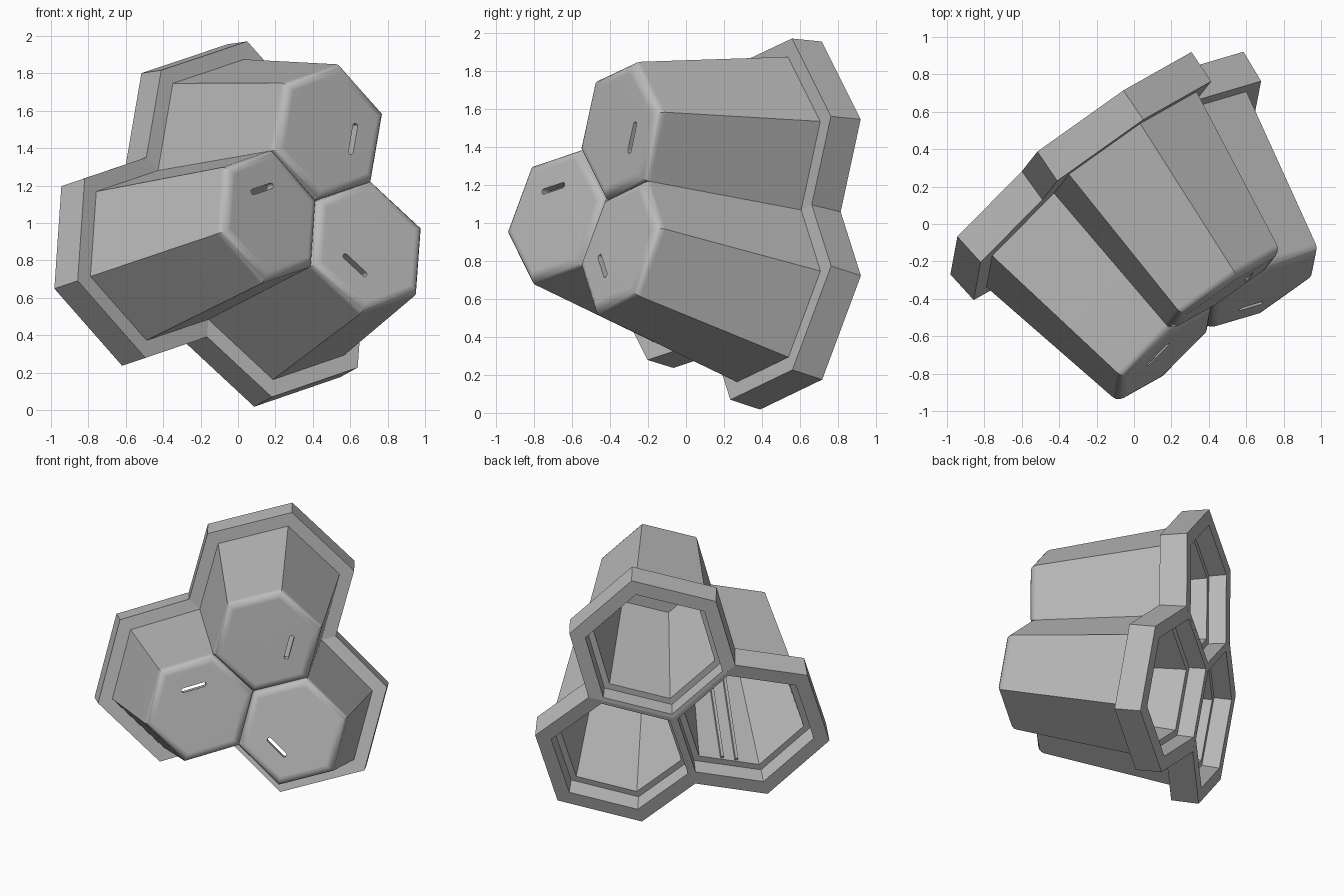
import bpy, bmesh
from math import radians, cos, sin, atan
from mathutils import Matrix, Vector

if "Cube" in bpy.data.objects:
    bpy.data.objects.remove(bpy.data.objects["Cube"], do_unlink=True)

grey = bpy.data.materials.new("plain_grey")
grey.use_nodes = True
grey.diffuse_color = (0.5, 0.5, 0.5, 1)
grey.node_tree.nodes["Principled BSDF"].inputs["Base Color"].default_value = (0.5, 0.5, 0.5, 1)

# Every cup tapers towards one focus; the hub axis runs from it through the shared corner
FOCUS = Vector((2.30, -3.03, 1.755))
AXIS = Vector((-0.574, 0.796, -0.193)).normalized()
SIDE = Vector((-0.751, -0.604, -0.255))
SIDE = (SIDE - AXIS * SIDE.dot(AXIS)).normalized()
FRAME = Matrix((SIDE, AXIS.cross(SIDE), AXIS)).transposed().to_4x4()
TAPER = 0.1155                      # hexagon radius per unit of distance
FRONT, STEP, BACK = 3.233, 4.2, 4.39


def cup_matrix(i):
    return (Matrix.Translation(FOCUS) @ FRAME @ Matrix.Rotation(radians(120 * i), 4, 'Z')
            @ Matrix.Rotation(atan(TAPER), 4, 'Y'))


def hexagon(bm, z, radius=None, lip=0):
    """Six corners; the lip widens all but the hub corner."""
    r = TAPER * z if radius is None else radius
    ring = []
    for a in range(0, 360, 60):
        p = Vector((r * cos(radians(a)), r * sin(radians(a)), z))
        push = {120: 60, 240: 300}.get(a, a)
        if a != 180:
            p += lip * Vector((cos(radians(push)), sin(radians(push)), 0))
        ring.append(bm.verts.new(p))
    return ring


def finish(bm, name, matrix):
    bmesh.ops.recalc_face_normals(bm, faces=bm.faces)
    bm.transform(matrix)
    mesh = bpy.data.meshes.new(name)
    bm.to_mesh(mesh)
    bm.free()
    mesh.materials.append(grey)
    obj = bpy.data.objects.new(name, mesh)
    bpy.context.collection.objects.link(obj)
    return obj


def box(name, size, place, matrix, round_ends=0):
    bm = bmesh.new()
    bmesh.ops.create_cube(bm, size=1, matrix=Matrix.Diagonal((*size, 1)))
    if round_ends:
        ends = [e for e in bm.edges if abs(e.verts[0].co.z - e.verts[1].co.z) > size[2] / 2]
        bmesh.ops.bevel(bm, geom=ends, offset=round_ends, segments=4, profile=0.5,
                        affect='EDGES')
    return finish(bm, name, matrix @ place)


def cup(name, i):
    # Outer wall, lip, rim, ledge and inner wall lofted as one closed shell
    bm = bmesh.new()
    rings = [hexagon(bm, FRONT), hexagon(bm, STEP), hexagon(bm, STEP, lip=0.1),
             hexagon(bm, BACK, lip=0.078), hexagon(bm, BACK, 0.475),
             hexagon(bm, 4.27, 0.468), hexagon(bm, 4.27, 0.42),
             hexagon(bm, FRONT + 0.05, 0.32)]
    for a, b in zip(rings, rings[1:]):
        for k in range(6):
            n = (k + 1) % 6
            bm.faces.new((a[k], a[n], b[n], b[k]))
    front = bm.faces.new(rings[0])
    bm.faces.new(rings[-1])
    # Rounded edge around the front face
    bmesh.ops.bevel(bm, geom=list(front.edges), offset=0.05, segments=4, profile=0.5,
                    affect='EDGES')
    obj = finish(bm, name, cup_matrix(i))

    # Slot through the front face
    cutter = box(name + "_slot_cutter", (0.17, 0.03, 0.2),
                 Matrix.Translation((0, 0.15, FRONT)), cup_matrix(i), 0.013)
    cutter.hide_render = True
    mod = obj.modifiers.new("slot", 'BOOLEAN')
    mod.object = cutter
    mod.operation = 'DIFFERENCE'
    mod.solver = 'EXACT'
    bpy.ops.object.select_all(action='DESELECT')
    bpy.context.view_layer.objects.active = obj
    obj.select_set(True)
    bpy.ops.object.modifier_apply(modifier="slot")
    bpy.data.objects.remove(cutter, do_unlink=True)

    # Soft shading on the rounded edge only
    bpy.ops.object.shade_smooth_by_angle(angle=radians(32))
    weighted = obj.modifiers.new("even_shading", 'WEIGHTED_NORMAL')
    weighted.keep_sharp = True


for index, part in enumerate(("front_cup", "upper_cup", "lower_cup")):
    cup(part, index)

# Pair of slim guide ribs on the lower inner wall of the front cup
lean = Matrix.Rotation(atan(0.0875), 4, 'X')
for offset in (-0.05, 0.05):
    box("guide_rib", (0.02, 0.03, 0.96),
        Matrix.Translation((offset, -0.318, 3.78)) @ lean, cup_matrix(0))
